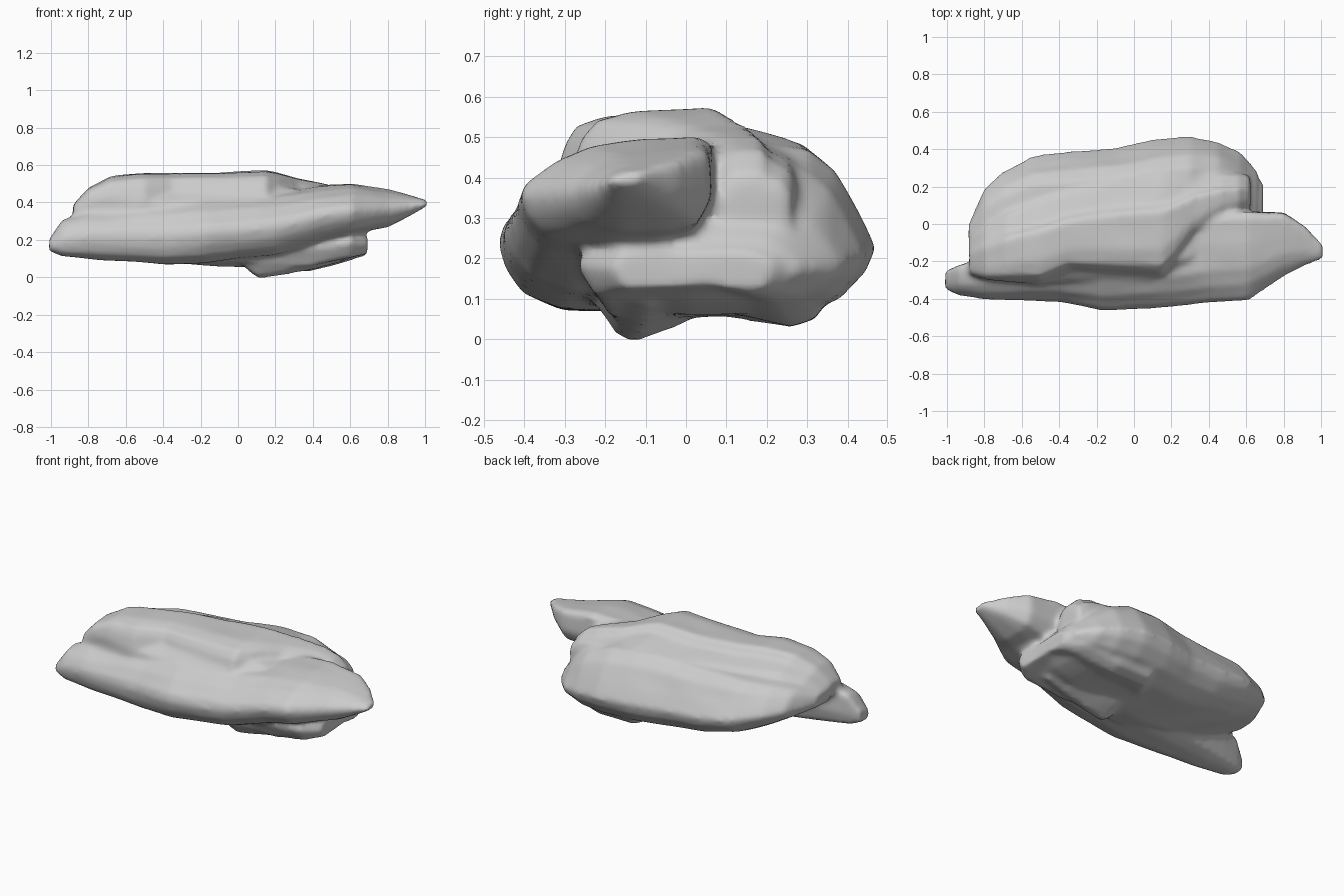
import bpy
import bmesh
from mathutils import Vector, noise

cube = bpy.data.objects.get("Cube")
if cube:
    bpy.data.objects.remove(cube, do_unlink=True)


def add_lobe(bm, profile, stations):
    """Loft a unit y-z profile along x; station = x, y low/high, z low/high."""
    rings = [[bm.verts.new((x, y0 + u * (y1 - y0), z0 + v * (z1 - z0)))
              for u, v in profile]
             for x, y0, y1, z0, z1 in stations]
    count = len(profile)
    for a, b in zip(rings, rings[1:]):
        for i in range(count):
            j = (i + 1) % count
            bm.faces.new((a[i], a[j], b[j], b[i]))
    bm.faces.new(rings[0])
    bm.faces.new(rings[-1])


bm = bmesh.new()

# Long front slab: sloping nose, flat underside, tapering to an overhanging point
slab_profile = [(0, .43), (.03, .56), (.18, .76), (.36, .9), (.65, .97),
                (.92, 1), (1, .92), (1, .4), (.9, .08), (.7, 0), (.35, 0),
                (.13, .1), (.04, .26)]
add_lobe(bm, slab_profile, [
    (-1.01, -.35, -.25, .14, .21), (-.94, -.385, -.22, .11, .31),
    (-.80, -.405, -.18, .10, .36), (-.40, -.42, -.08, .07, .41),
    (-.17, -.465, -.02, .08, .44), (.20, -.445, .02, .12, .46),
    (.45, -.42, .06, .20, .495), (.61, -.41, .065, .235, .505),
    (.80, -.28, .06, .27, .475), (.92, -.22, -.02, .33, .44),
    (1.012, -.19, -.11, .38, .415)])

# Raised top layer: a crest in front and a lower bench behind it
top_profile = [(0, .6), (.04, .8), (.1, .92), (.25, .98), (.6, 1),
               (.67, .88), (.92, .79), (1, .6), (1, 0), (0, 0)]
add_lobe(bm, top_profile, [
    (-.88, -.27, -.08, .31, .39), (-.80, -.30, .00, .29, .48),
    (-.68, -.31, .08, .25, .54), (-.50, -.32, .16, .20, .56),
    (-.35, -.25, .20, .20, .56), (-.10, -.27, .27, .20, .56),
    (.15, -.28, .30, .20, .575), (.22, -.21, .30, .20, .56),
    (.32, -.07, .29, .20, .53), (.47, .04, .28, .22, .50),
    (.56, .07, .27, .23, .47), (.62, .09, .255, .25, .41)])

# Broad back mass: sloping flank above a low rim, underside lifting to the right
back_profile = [(0, .5), (0, .8), (.1, .97), (.5, 1), (.77, .96), (.86, .83),
                (.94, .6), (1, .4), (.97, .26), (.88, .11), (.74, .03),
                (.3, 0), (.1, .06)]
add_lobe(bm, back_profile, [
    (-.885, -.16, .00, .29, .37), (-.80, -.24, .19, .25, .42),
    (-.70, -.28, .28, .20, .45), (-.54, -.32, .365, .13, .47),
    (-.32, -.30, .39, .08, .48), (-.10, -.30, .41, .055, .495),
    (.10, -.30, .455, .05, .505), (.30, -.25, .47, .05, .49),
    (.45, -.20, .445, .06, .43), (.57, -.15, .39, .09, .33),
    (.66, -.08, .28, .13, .25)])

# Low shelf under the overhang, rising towards its end
shelf_profile = [(0, .55), (.05, .9), (.3, 1), (.8, 1), (.97, .8), (1, .5),
                 (.92, .1), (.82, 0), (.6, .15), (.3, .12), (.08, .1)]
add_lobe(bm, shelf_profile, [
    (.04, -.20, .12, .06, .13), (.14, -.22, .37, .03, .22),
    (.38, -.24, .37, .03, .25), (.60, -.27, .33, .09, .26),
    (.69, -.18, .22, .115, .22)])

# Small knob at the lowest point, below the front of the shelf
knob_profile = [(0, 1), (.04, .5), (.18, .1), (.32, 0), (.7, .3), (1, .7), (1, 1)]
add_lobe(bm, knob_profile, [
    (.04, -.22, -.02, .04, .12), (.11, -.225, .08, -.008, .14),
    (.20, -.22, .10, .003, .16), (.40, -.20, .10, .035, .18),
    (.55, -.18, .08, .08, .20)])

bmesh.ops.recalc_face_normals(bm, faces=bm.faces)
mesh = bpy.data.meshes.new("rock")
bm.to_mesh(mesh)
bm.free()
rock = bpy.data.objects.new("rock", mesh)
bpy.context.collection.objects.link(rock)

# Fuse the lobes into one skin and soften the seams
fuse = rock.modifiers.new("fuse", 'REMESH')
fuse.mode = 'VOXEL'
fuse.voxel_size = .016
soften = rock.modifiers.new("soften", 'SMOOTH')
soften.factor = .5
soften.iterations = 6
graph = bpy.context.evaluated_depsgraph_get()
skin = bpy.data.meshes.new_from_object(rock.evaluated_get(graph))
rock.modifiers.clear()
rock.data = skin
bpy.data.meshes.remove(mesh)

# Weathered dents, stretched along the length of the rock
normals = [v.normal.copy() for v in skin.vertices]
for v, n in zip(skin.vertices, normals):
    dent = noise.noise(Vector((v.co.x * 4, v.co.y * 6, v.co.z * 7)))
    v.co += n * .006 * dent

# Single stone colour
stone = bpy.data.materials.new("light grey stone")
stone.use_nodes = True
colour = (.6, .6, .6, 1)
stone.diffuse_color = colour
bsdf = next(n for n in stone.node_tree.nodes if n.type == 'BSDF_PRINCIPLED')
bsdf.inputs["Base Color"].default_value = colour
bsdf.inputs["Roughness"].default_value = .9
skin.materials.clear()
skin.materials.append(stone)
for face in skin.polygons:
    face.use_smooth = True
    face.material_index = 0
skin.update()
